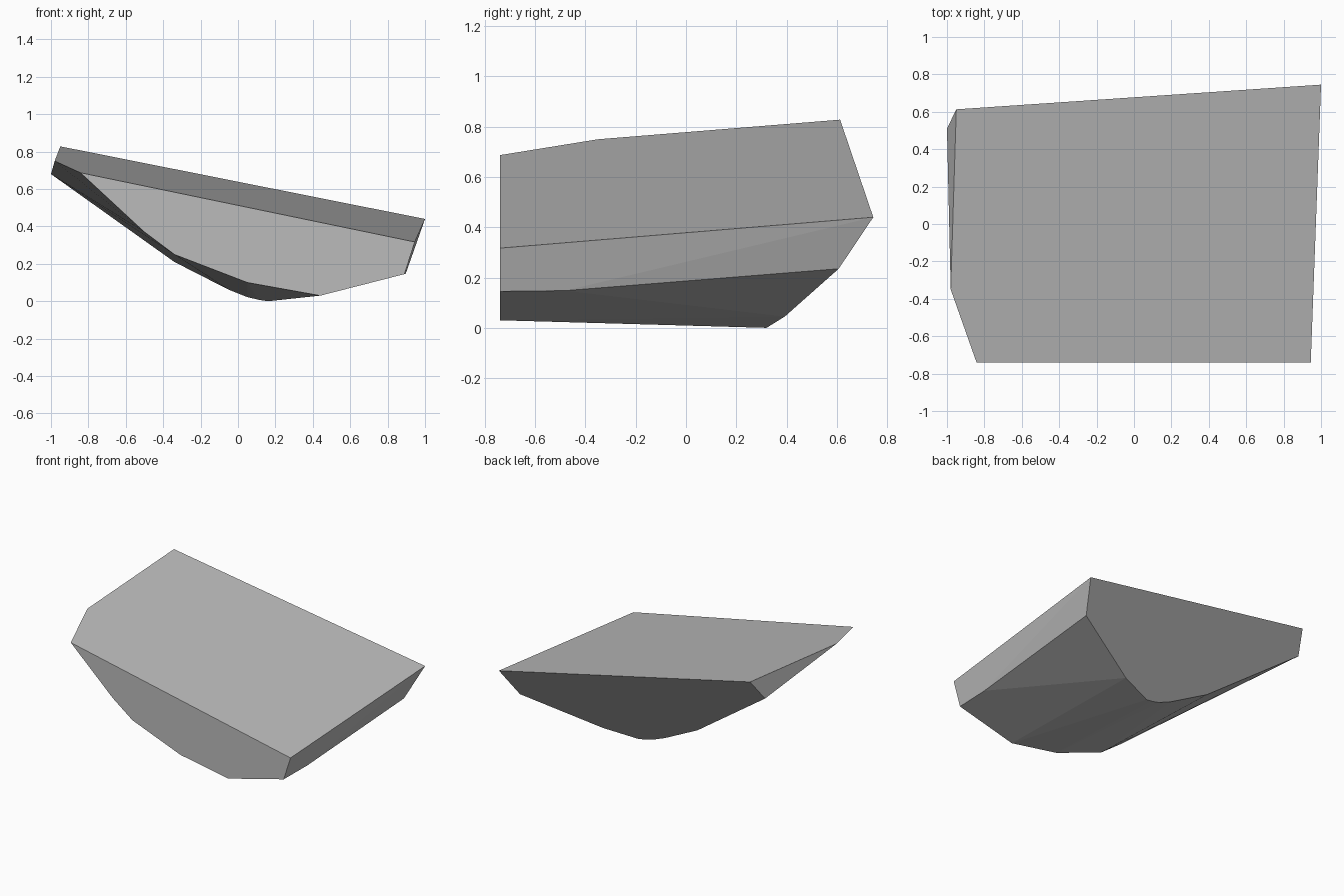
import bpy, bmesh, math

if "Cube" in bpy.data.objects:
    bpy.data.objects.remove(bpy.data.objects["Cube"])

grey = bpy.data.materials.new("stone_grey")
grey.diffuse_color = (0.5, 0.5, 0.5, 1)
grey.use_nodes = True
grey.node_tree.nodes["Principled BSDF"].inputs["Base Color"].default_value = grey.diffuse_color

# Sloping flat top
top = [(-0.95, 0.613, 0.828), (1.0, 0.745, 0.44), (0.945, -0.74, 0.317),
       (-0.842, -0.74, 0.687), (-0.98, -0.35, 0.75)]
# Rounded lower outline of the vertical front cut (x, z)
front = [(-0.74, 0.59), (-0.5, 0.37), (-0.34, 0.25), (0.05, 0.10),
         (0.44, 0.03), (0.89, 0.145)]
# Rounded lower outline of the slanted back cut (x, z)
back = [(-1.0, 0.68), (-0.34, 0.21), (-0.05, 0.062), (0.05, 0.022), (0.11, 0.008),
        (0.16, 0.0), (0.40, 0.045), (0.925, 0.235)]

points = top + [(x, -0.74, z) for x, z in front]
points += [(x, 0.29 + 0.19 * x + 0.603 * z, z) for x, z in back]
points.append((0.897, -0.48, 0.148))  # low corner on the right side

# Convex chunk wrapped around the cuts
bm = bmesh.new()
for p in points:
    bm.verts.new(p)
bmesh.ops.convex_hull(bm, input=bm.verts)
bmesh.ops.delete(bm, geom=[v for v in bm.verts if not v.link_faces], context='VERTS')
bmesh.ops.dissolve_limit(bm, angle_limit=math.radians(1.5), verts=bm.verts, edges=bm.edges)
bmesh.ops.recalc_face_normals(bm, faces=bm.faces)

mesh = bpy.data.meshes.new("rock_chunk")
bm.to_mesh(mesh)
bm.free()
mesh.materials.append(grey)
rock = bpy.data.objects.new("rock_chunk", mesh)
bpy.context.collection.objects.link(rock)
